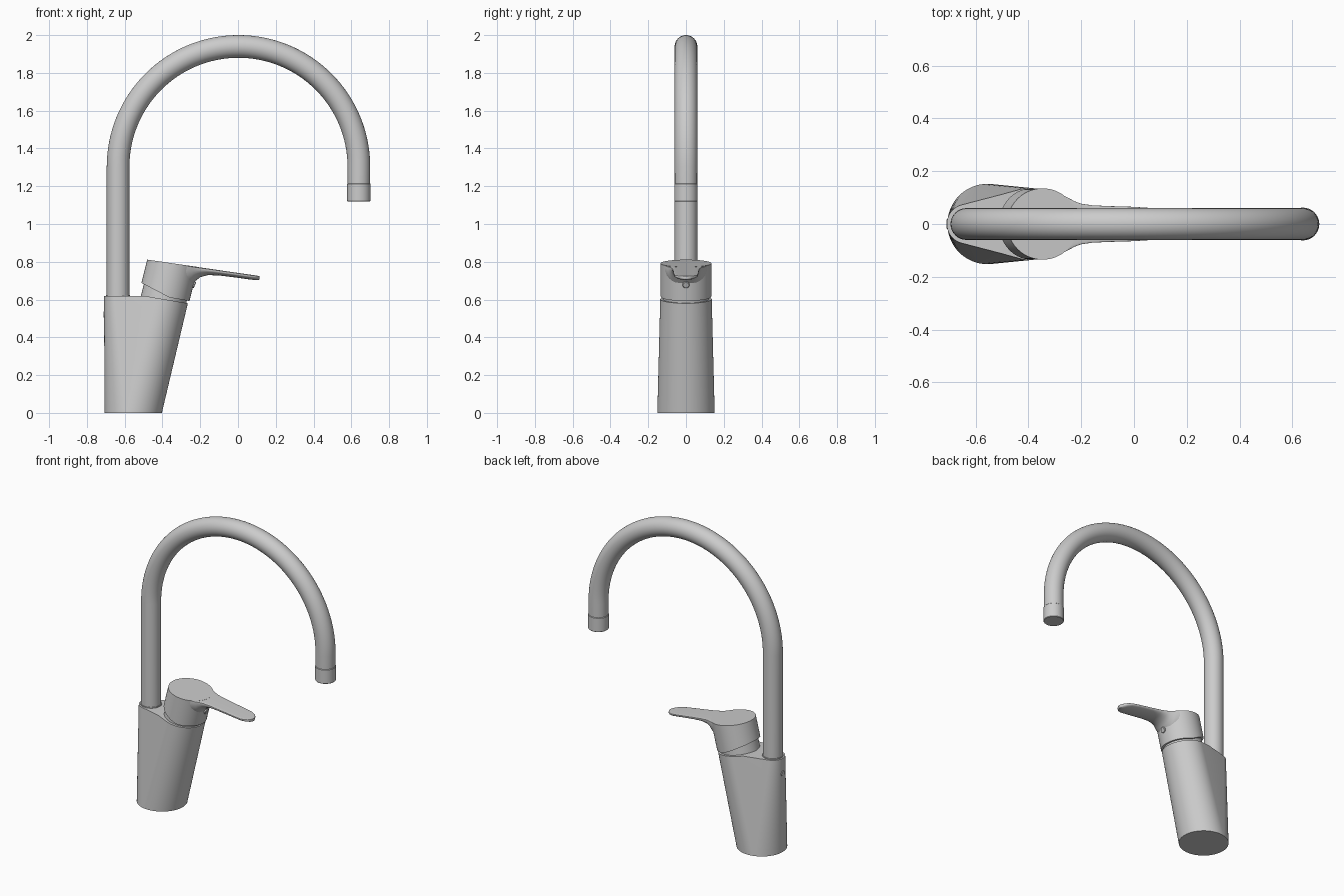
import bpy
import bmesh
from math import sin, cos, pi
from mathutils import Vector

if "Cube" in bpy.data.objects:
    bpy.data.objects.remove(bpy.data.objects["Cube"])

metal = bpy.data.materials.new("satin_grey")
metal.use_nodes = True
COLOUR = (0.6, 0.6, 0.6, 1)
metal.diffuse_color = COLOUR
metal.node_tree.nodes["Principled BSDF"].inputs["Base Color"].default_value = COLOUR

LEAN = 0.25  # sideways lean of the mixer axis per unit of height


def loft(name, rings, cuts=()):
    """Skin closed rings of points, cap both ends, trim by (point, outward normal) planes."""
    bm = bmesh.new()
    loops = [[bm.verts.new(p) for p in ring] for ring in rings]
    n = len(loops[0])
    for a, b in zip(loops, loops[1:]):
        for i in range(n):
            j = (i + 1) % n
            bm.faces.new((a[i], a[j], b[j], b[i]))
    bm.faces.new(loops[0])
    bm.faces.new(loops[-1])
    for point, normal in cuts:
        geom = bm.verts[:] + bm.edges[:] + bm.faces[:]
        bmesh.ops.bisect_plane(bm, geom=geom, plane_co=point, plane_no=normal, clear_outer=True)
        bmesh.ops.holes_fill(bm, edges=bm.edges[:], sides=0)
    bmesh.ops.recalc_face_normals(bm, faces=bm.faces[:])
    mesh = bpy.data.meshes.new(name)
    bm.to_mesh(mesh)
    bm.free()
    obj = bpy.data.objects.new(name, mesh)
    bpy.context.collection.objects.link(obj)
    mesh.materials.append(metal)
    bpy.ops.object.select_all(action='DESELECT')
    obj.select_set(True)
    bpy.context.view_layer.objects.active = obj
    bpy.ops.object.shade_smooth_by_angle(angle=0.6)
    return obj


def circle(centre, radius, axis=(0, 0, 1), n=48):
    """Ring of points around an axis lying in the xz plane."""
    side = Vector((0, 1, 0))
    across = side.cross(Vector(axis).normalized())
    return [Vector(centre) + radius * (across * cos(2 * pi * i / n) + side * sin(2 * pi * i / n))
            for i in range(n)]


def rod(name, start, end, radius, bevel=0.0, n=48):
    """Cylinder with optional eased rims."""
    a, b = Vector(start), Vector(end)
    d = (b - a).normalized()
    rings = [circle(a, radius - bevel, d, n)] if bevel else []
    rings += [circle(a + d * bevel, radius, d, n), circle(b - d * bevel, radius, d, n)]
    if bevel:
        rings.append(circle(b, radius - bevel, d, n))
    return loft(name, rings)


# Body: round foot blending into a teardrop around spout and mixer
def body_ring(t, height=0.62, n=96):
    ring = []
    for i in range(n):
        ang = 2 * pi * (i + 0.5) / n
        foot = Vector((-0.555 + 0.152 * cos(ang), 0.152 * sin(ang), 0))
        cx, r = max(((-0.634, 0.075), (-0.392, 0.136)),
                    key=lambda c: c[0] * cos(ang) + c[1])
        top = Vector((cx + r * cos(ang), r * sin(ang), height))
        ring.append(foot.lerp(top, t))
    return ring


loft("body", [body_ring(k / 8) for k in range(9)],
     cuts=[((-0.5, 0, 0.62), (0.17, 0, 1))])

# Swan-neck spout
R, CX, CZ = 0.6375, 0.0025, 1.3025
spout = [circle((CX - R, 0, 0.6), 0.06)]
for k in range(65):
    a = pi * (1 - k / 64)
    spout.append(circle((CX + R * cos(a), 0, CZ + R * sin(a)), 0.06, (sin(a), 0, -cos(a))))
spout.append(circle((CX + R, 0, 1.2), 0.059, (0, 0, -1)))
loft("spout", spout)
rod("spout_collar", (CX - R, 0, 0.6), (CX - R, 0, 0.625), 0.064)
rod("aerator", (CX + R, 0, 1.215), (CX + R, 0, 1.12), 0.062, 0.003)


# Mixer neck and handle hub share the leaning axis
def on_axis(z):
    return (-0.389 + LEAN * (z - 0.62), 0, z)


def lever_top(x):
    return 0.812 - 0.145 * (x + 0.485)


rod("mixer_neck", on_axis(0.52), on_axis(0.7), 0.121)
lean_axis = Vector((LEAN, 0, 1))
loft("handle_hub", [circle(on_axis(z), 0.135, lean_axis, 72) for z in (0.5, 0.9)],
     cuts=[((-0.485, 0, 0.812), (0.145, 0, 1)),
           ((-0.515, 0, 0.69), (-0.52, 0, -1)),
           ((-0.26, 0, 0.593), (-0.17, 0, -1))])


# Lever blade: flat top, rounded belly; stations are x, half width, thickness
def lever_ring(x, width, thick, n=32):
    ring = []
    rim = min(0.008, thick * 0.4)
    for i in range(n):
        a = 2 * pi * i / n
        c, s = cos(a), sin(a)
        if s > 0:
            y = width * abs(c) ** 0.3 * (1 if c > 0 else -1)
            z = rim * (s ** 0.3 - 1)
        else:
            y = width * c
            z = -rim + (thick - rim) * s
        ring.append((x, y, lever_top(x) + z - 0.0005))
    return ring


stations = [(-0.34, 0.128, 0.10), (-0.3, 0.122, 0.12), (-0.27, 0.11, 0.125),
            (-0.245, 0.097, 0.105), (-0.225, 0.086, 0.075), (-0.2, 0.077, 0.052),
            (-0.16, 0.071, 0.035), (-0.1, 0.068, 0.028), (0, 0.065, 0.026),
            (0.06, 0.061, 0.026), (0.085, 0.051, 0.025), (0.103, 0.034, 0.023),
            (0.112, 0.018, 0.02), (0.115, 0.006, 0.016)]
loft("lever", [lever_ring(*s) for s in stations])

# Small plugs under the lever and at the back of the body
rod("lever_plug", (-0.26, 0, 0.69), (-0.228, 0, 0.676), 0.018, 0.003, 24)
rod("body_plug", (-0.69, 0, 0.52), (-0.711, 0, 0.52), 0.018, 0.002, 24)
